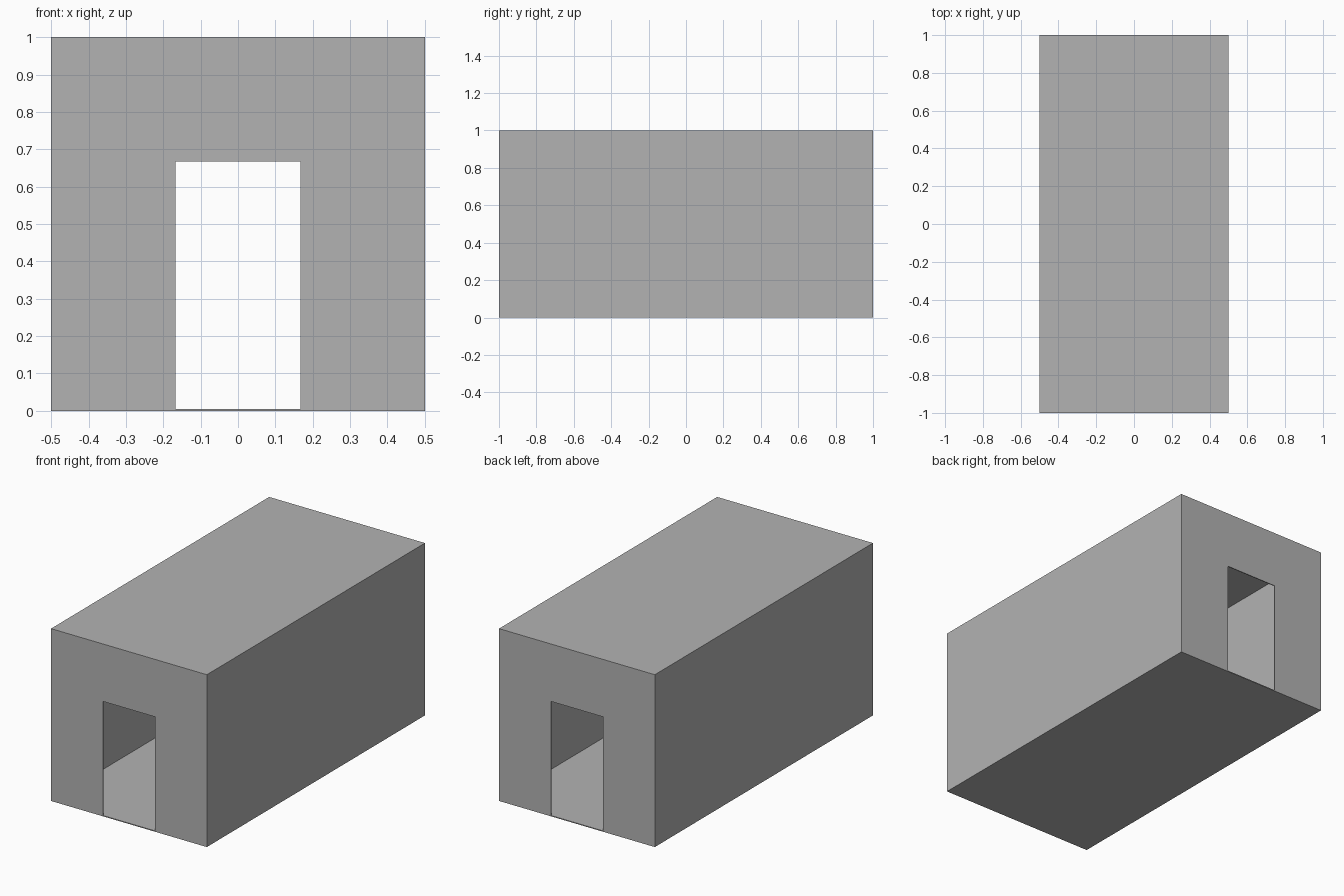
import bpy
import bmesh
from mathutils import Vector

WIDTH, LENGTH, HEIGHT = 1.0, 2.0, 1.0
SHELL = 0.005                      # thickness of every panel
DOOR_HALF, DOOR_TOP = WIDTH / 6, HEIGHT * 2 / 3

cube = bpy.data.objects.get("Cube")
if cube:
    bpy.data.objects.remove(cube, do_unlink=True)

# One plain grey for the whole building
grey = bpy.data.materials.new("plain grey")
grey.use_nodes = True
colour = (0.45, 0.45, 0.45, 1)
grey.diffuse_color = colour
grey.node_tree.nodes["Principled BSDF"].inputs["Base Color"].default_value = colour


def prism(name, outline, depth):
    """Extrude a flat outline along the depth vector."""
    bm = bmesh.new()
    face = bm.faces.new([bm.verts.new(p) for p in outline])
    result = bmesh.ops.extrude_face_region(bm, geom=[face], use_keep_orig=True)
    moved = [v for v in result["geom"] if isinstance(v, bmesh.types.BMVert)]
    bmesh.ops.translate(bm, verts=moved, vec=Vector(depth))
    bmesh.ops.recalc_face_normals(bm, faces=bm.faces)
    mesh = bpy.data.meshes.new(name)
    bm.to_mesh(mesh)
    bm.free()
    mesh.materials.append(grey)
    obj = bpy.data.objects.new(name, mesh)
    bpy.context.collection.objects.link(obj)
    return obj


hx, hy = WIDTH / 2, LENGTH / 2
low, high = SHELL, HEIGHT - SHELL

# Floor and roof slabs
for name, z in (("floor", 0), ("roof", high)):
    prism(name, [(-hx, -hy, z), (hx, -hy, z), (hx, hy, z), (-hx, hy, z)], (0, 0, SHELL))

# Side walls, set between floor and roof
for name, side in (("left_wall", 1), ("right_wall", -1)):
    x, y = side * hx, hy - SHELL
    prism(name, [(x, -y, low), (x, y, low), (x, y, high), (x, -y, high)],
          (-side * SHELL, 0, 0))

# End walls, each with a doorway open down to the floor
half = [(DOOR_HALF, DOOR_TOP), (DOOR_HALF, low), (hx, low), (hx, high)]
profile = half + [(-x, z) for x, z in reversed(half)]
for name, side in (("front_wall", -1), ("back_wall", 1)):
    prism(name, [(x, side * hy, z) for x, z in profile], (0, -side * SHELL, 0))
